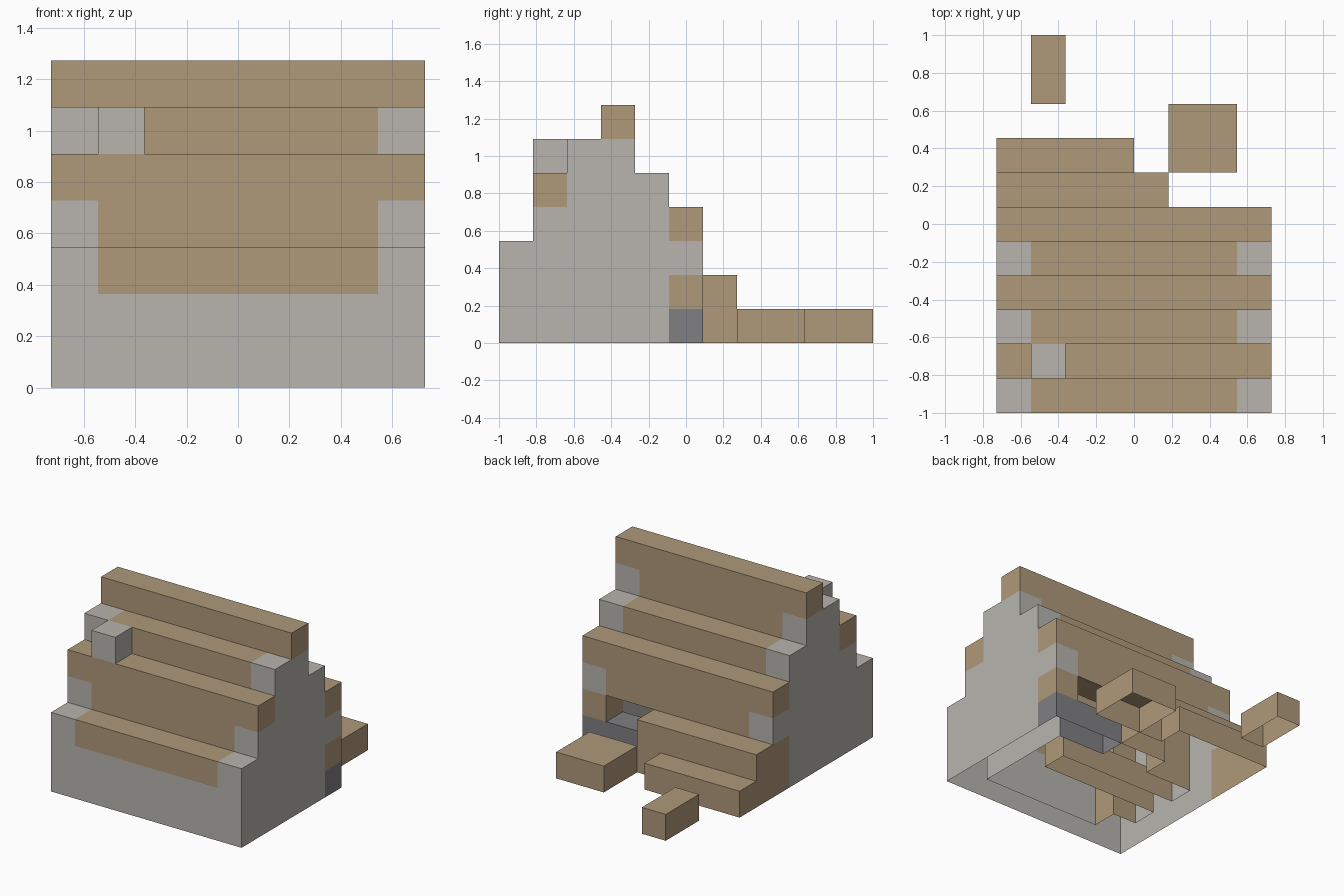
import bpy, bmesh
from mathutils import Vector

if "Cube" in bpy.data.objects:
    bpy.data.objects.remove(bpy.data.objects["Cube"])

U = 2 / 11  # edge of one building block
cells = {}  # (i, j, k) -> (part, colour)


def material(name, rgb):
    m = bpy.data.materials.new(name)
    m.diffuse_color = (*rgb, 1)
    m.use_nodes = True
    m.node_tree.nodes["Principled BSDF"].inputs["Base Color"].default_value = m.diffuse_color
    return m


MATS = [material("tan wood", (0.43, 0.32, 0.195)),
        material("pale stone", (0.48, 0.46, 0.425)),
        material("dark stone", (0.215, 0.215, 0.225))]
TAN, STONE, DARK = 0, 1, 2


def fill(part, colour, i, j, k):
    """Fill an inclusive range of blocks; each range is (first, last)."""
    for a in range(i[0], i[1] + 1):
        for b in range(j[0], j[1] + 1):
            for c in range(k[0], k[1] + 1):
                cells[a, b, c] = (part, colour)


# Front wall, with a wooden band below its top
fill("front_wall", STONE, (0, 7), (0, 0), (0, 2))
fill("front_wall", TAN, (1, 6), (0, 0), (2, 2))

# Stepped roof, one block thick
for j, k0, k1 in ((1, 3, 4), (2, 5, 5), (3, 5, 6), (4, 4, 4), (5, 2, 3)):
    fill("roof", TAN, (1, 6), (j, j), (k0, k1))

# Stepped gable walls, with wooden beam ends
for part, i in (("left_gable", 0), ("right_gable", 7)):
    for j, top in ((1, 4), (2, 5), (3, 6), (4, 4), (5, 3)):
        fill(part, STONE, (i, i), (j, j), (0, top))
    for j, k in ((1, 4), (3, 6), (5, 3), (5, 1)):
        fill(part, TAN, (i, i), (j, j), (k, k))
fill("left_gable", TAN, (0, 0), (5, 5), (0, 0))
fill("right_gable", DARK, (7, 7), (5, 5), (0, 0))

# Back wall with a window gap and a doorway
fill("back_wall", DARK, (5, 6), (5, 5), (0, 0))
fill("back_wall", TAN, (1, 2), (5, 5), (0, 1))

# Chimney, running down to the hearth
fill("chimney", TAN, (1, 1), (1, 1), (0, 4))
fill("chimney", STONE, (1, 1), (1, 1), (5, 5))

# Low bench inside the room
fill("bench", TAN, (1, 5), (3, 3), (0, 0))

# Fallen beams behind the house
fill("back_steps", TAN, (0, 4), (6, 6), (0, 1))
fill("back_steps", TAN, (0, 3), (7, 7), (0, 0))
fill("wide_fallen_block", TAN, (5, 6), (7, 8), (0, 0))
fill("small_fallen_block", TAN, (1, 1), (9, 10), (0, 0))


def build(part):
    """Skin the part's blocks: outer faces only, open underneath."""
    bm = bmesh.new()
    for cell, (name, colour) in cells.items():
        if name != part:
            continue
        centre = Vector(cell) + Vector((0.5, 0.5, 0.5))
        for axis in range(3):
            for sign in (-1, 1):
                near = list(cell)
                near[axis] += sign
                if tuple(near) in cells or near[2] < 0:
                    continue
                n, u, v = Vector(), Vector(), Vector()
                n[axis], u[(axis + 1) % 3], v[(axis + 2) % 3] = sign / 2, sign / 2, 0.5
                pts = [centre + n + u * a + v * b
                       for a, b in ((-1, -1), (1, -1), (1, 1), (-1, 1))]
                face = bm.faces.new([bm.verts.new(
                    ((p.x - 4) * U, p.y * U - 1, p.z * U)) for p in pts])
                face.material_index = colour
    bmesh.ops.remove_doubles(bm, verts=bm.verts[:], dist=1e-4)
    # Merge coplanar faces of one colour
    bmesh.ops.dissolve_limit(bm, angle_limit=0.01, verts=bm.verts[:],
                             edges=bm.edges[:], delimit={'MATERIAL'})
    mesh = bpy.data.meshes.new(part)
    bm.to_mesh(mesh)
    bm.free()
    for m in MATS:
        mesh.materials.append(m)
    bpy.context.collection.objects.link(bpy.data.objects.new(part, mesh))


for part in sorted({name for name, _ in cells.values()}):
    build(part)
